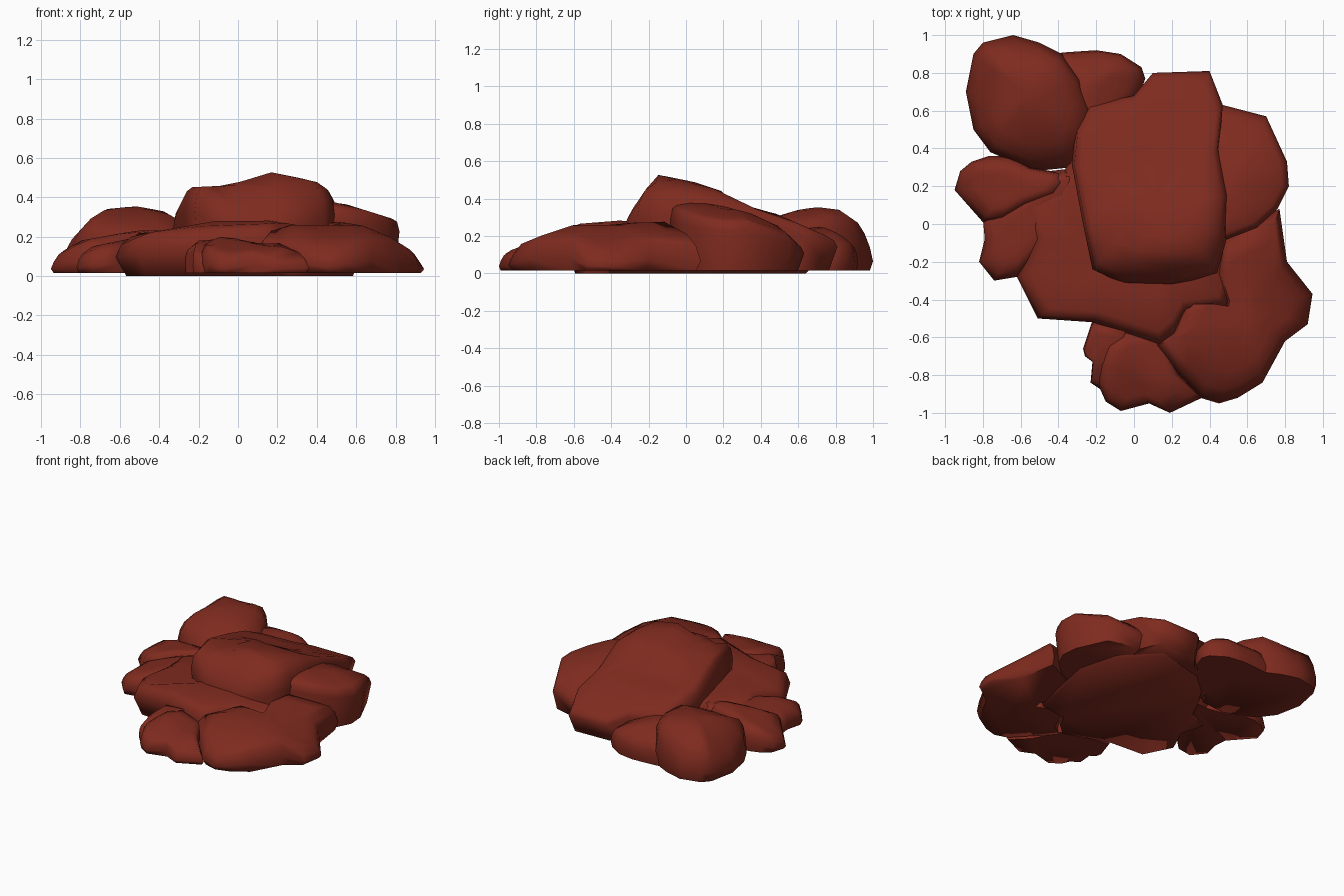
import bpy, bmesh

red = bpy.data.materials.new("red_rock")
red.diffuse_color = (0.213, 0.024, 0.0135, 1)


def interp(table, v):
    # piecewise linear height profile
    if v <= table[0][0]:
        return table[0][1]
    for (a, za), (b, zb) in zip(table, table[1:]):
        if v <= b:
            return za + (zb - za) * (v - a) / (b - a)
    return table[-1][1]


def rock(name, outline, px, py, z0=0.015, foot=0.95, centre=None,
         rings=((1, 0.4), (0.95, 0.82), (0.86, 1), (0.65, 1), (0.42, 1), (0.2, 1))):
    """Flat-bottomed boulder: plan outline, height limited by an x and a y profile."""
    n = len(outline)
    cx, cy = centre or (sum(p[0] for p in outline) / n, sum(p[1] for p in outline) / n)

    def height(x, y):
        return min(interp(px, x), interp(py, y))

    bm = bmesh.new()
    loops = []
    for s, f in ((foot, None),) + tuple(rings):
        loop = []
        for x, y in outline:
            x, y = cx + (x - cx) * s, cy + (y - cy) * s
            z = z0 if f is None else z0 + max(0.02, (height(x, y) - z0) * f)
            loop.append(bm.verts.new((x, y, z)))
        loops.append(loop)
    for a, b in zip(loops, loops[1:]):
        for i in range(n):
            j = (i + 1) % n
            bm.faces.new((a[i], a[j], b[j], b[i]))
    bm.faces.new(loops[0])
    top = bm.verts.new((cx, cy, height(cx, cy)))
    for i in range(n):
        bm.faces.new((loops[-1][i], loops[-1][(i + 1) % n], top))
    bmesh.ops.recalc_face_normals(bm, faces=bm.faces)
    me = bpy.data.meshes.new(name)
    bm.to_mesh(me)
    bm.free()
    me.materials.append(red)
    ob = bpy.data.objects.new(name, me)
    bpy.context.collection.objects.link(ob)
    bpy.context.view_layer.objects.active = ob
    ob.select_set(True)
    bpy.ops.object.shade_smooth_by_angle(angle=1.3)
    ob.select_set(False)


# big upper slab: ramp at the front, peak behind it, sloping down to the back
rock("upper_slab",
     [(-.24, .63), (0, .68), (.1, .8), (.4, .81), (.47, .63), (.45, .4), (.5, .15),
      (.49, -.08), (.44, -.26), (.2, -.33), (-.05, -.32), (-.22, -.24), (-.27, 0),
      (-.33, .32), (-.31, .5)],
     [(-.33, .3), (-.26, .45), (-.05, .46), (.18, .53), (.43, .47), (.5, .38)],
     [(-.33, .28), (-.16, .53), (.04, .49), (.19, .44), (.27, .37), (.48, .32), (.8, .18)],
     foot=0.93, centre=(.12, .15),
     rings=((1, .78), (.97, .96), (.9, 1), (.76, 1), (.62, 1), (.45, 1), (.22, 1)))

# lower shoulder on the right of the slab
rock("right_shoulder",
     [(.3, .58), (.47, .63), (.7, .57), (.81, .33), (.82, .2), (.76, .08), (.65, -.02),
      (.47, -.09), (.3, -.02), (.25, .3)],
     [(.25, .34), (.5, .38), (.82, .28)],
     [(-.08, .36), (.03, .385), (.2, .36), (.35, .32), (.5, .25), (.63, .13)],
     foot=0.92, centre=(.5, .22),
     rings=((1, .8), (.96, .97), (.88, 1), (.65, 1), (.35, 1)))

# middle ledge, which carries on below the slab as its base
rock("middle_ledge",
     [(-.62, -.28), (-.51, -.5), (-.22, -.52), (.14, -.64), (.22, -.57), (.28, -.46),
      (.5, -.43), (.56, -.2), (.63, .15), (.55, .45), (.3, .7), (-.1, .6), (-.27, .45),
      (-.36, .3), (-.42, .17), (-.58, .1), (-.53, -.08)],
     [(-.62, .16), (-.5, .22), (-.25, .23), (-.12, .28), (.14, .285), (.3, .26), (.6, .2)],
     [(-.64, .26), (-.33, .285), (.3, .25), (.7, .1)], z0=0.0, foot=0.92, centre=(.05, -.05),
     rings=((1, .6), (.96, .93), (.88, 1), (.6, 1), (.3, 1)))

# front right boulder
rock("front_right_boulder",
     [(.1, -.65), (.2, -.58), (.24, -.48), (.28, -.42), (.4, -.42), (.48, -.46), (.49, -.4),
      (.44, -.25), (.48, -.06), (.77, .08), (.81, -.2), (.945, -.37), (.92, -.53),
      (.8, -.62), (.68, -.84), (.55, -.92), (.45, -.95), (.35, -.92), (.24, -.8)],
     [(.1, .2), (.22, .25), (.4, .28), (.6, .27), (.77, .2), (.88, .13), (.94, .06)],
     [(-.95, .09), (-.9, .15), (-.78, .2), (-.6, .26), (-.35, .26), (-.1, .3), (0, .25),
      (.08, .14)],
     centre=(.6, -.45))

# small front rocks
rock("front_boulder",
     [(-.2, -.72), (-.19, -.85), (-.15, -.94), (-.07, -.99), (.08, -.95), (.19, -1),
      (.36, -.92), (.24, -.8), (.14, -.6), (-.05, -.56), (-.15, -.62)],
     [(-.2, .14), (-.1, .2), (.0, .19), (.1, .16), (.25, .17), (.36, .08)],
     [(-1, .07), (-.95, .12), (-.78, .18), (-.6, .22)])
rock("front_pebble",
     [(-.22, -.51), (-.27, -.66), (-.26, -.7), (-.22, -.73), (-.23, -.84), (-.17, -.88),
      (-.08, -.8), (-.03, -.55)],
     [(-.27, .12), (-.2, .18), (0, .2)], [(-.9, .08), (-.75, .16), (-.5, .21)])

# left boulders
rock("left_boulder",
     [(-.95, .18), (-.92, .28), (-.86, .33), (-.77, .36), (-.66, .36), (-.55, .3),
      (-.38, .27), (-.36, .22), (-.4, .16), (-.57, .1), (-.7, .02), (-.8, .01)],
     [(-.95, .07), (-.9, .12), (-.8, .18), (-.58, .22), (-.36, .25)],
     [(0, .15), (.1, .21), (.2, .24), (.3, .2), (.36, .14)])
rock("lower_left_boulder",
     [(-.8, .03), (-.79, -.08), (-.82, -.2), (-.74, -.3), (-.62, -.28), (-.45, -.1),
      (-.3, .1), (-.28, .3), (-.45, .28), (-.58, .13)],
     [(-.82, .09), (-.74, .15), (-.6, .18), (-.4, .22)],
     [(-.3, .12), (-.2, .17), (0, .2), (.15, .22)], centre=(-.6, -.05))

# back left dome and its neighbour
rock("back_left_dome",
     [(-.85, .9), (-.8, .96), (-.64, 1), (-.5, .96), (-.38, .9), (-.28, .77), (-.21, .6),
      (-.24, .45), (-.33, .3), (-.53, .28), (-.76, .38), (-.85, .5), (-.89, .7)],
     [(-.89, .14), (-.83, .2), (-.75, .29), (-.67, .34), (-.52, .355), (-.38, .33),
      (-.24, .25)],
     [(.3, .18), (.4, .26), (.5, .31), (.6, .34), (.7, .355), (.82, .34), (.92, .27), (1, .14)])
rock("back_boulder",
     [(-.45, .9), (-.35, .91), (-.2, .92), (-.07, .9), (.04, .83), (.06, .77), (.02, .66),
      (-.2, .5), (-.45, .6)],
     [(-.45, .24), (-.25, .25), (-.07, .2), (.06, .12)],
     [(.5, .26), (.75, .25), (.85, .19), (.92, .12)])
